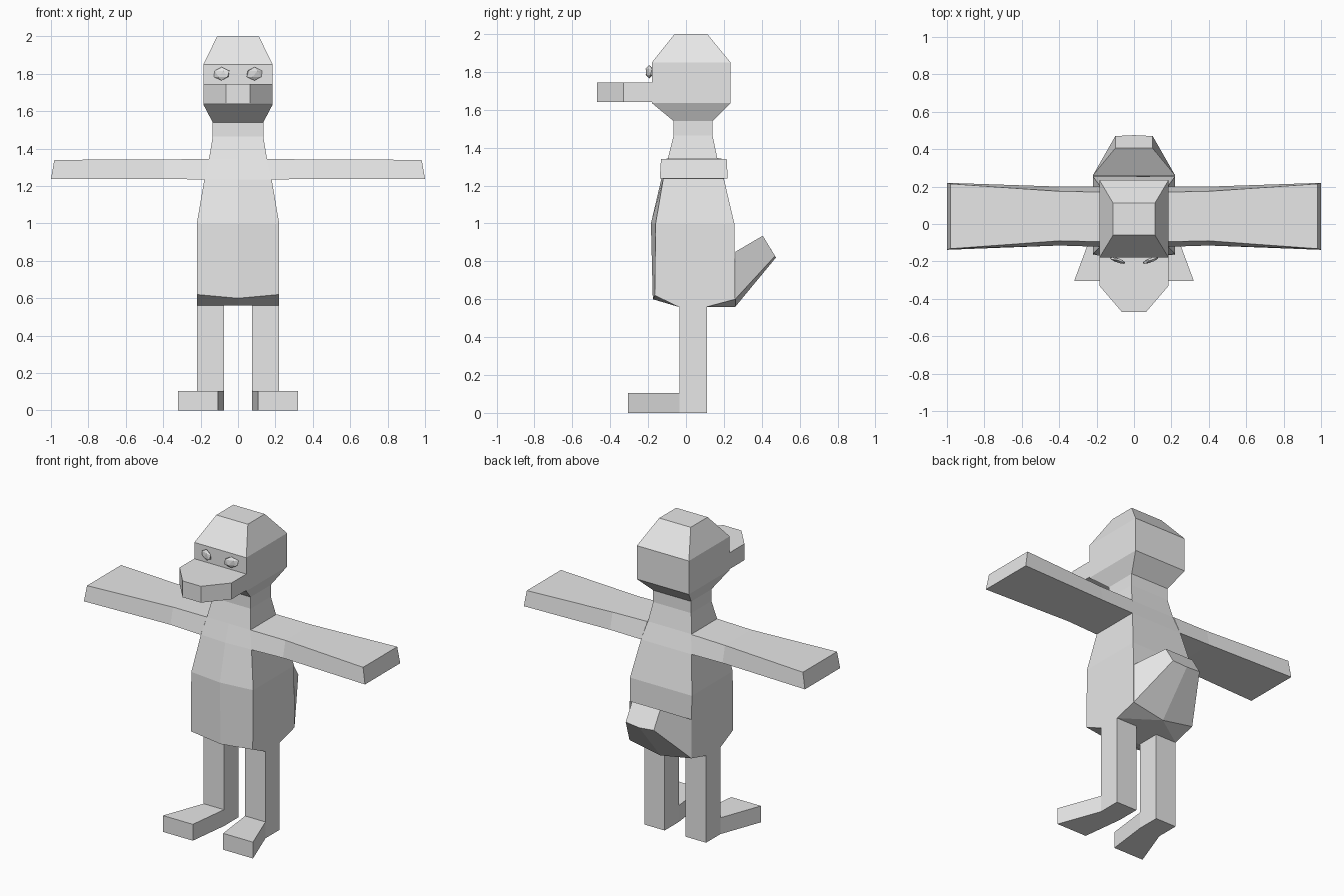
import bpy, bmesh
from mathutils import Matrix, Vector

if "Cube" in bpy.data.objects:
    bpy.data.objects.remove(bpy.data.objects["Cube"])

grey = bpy.data.materials.new("plain_grey")
grey.diffuse_color = (0.8, 0.8, 0.8, 1)
grey.use_nodes = True
grey.node_tree.nodes["Principled BSDF"].inputs["Base Color"].default_value = grey.diffuse_color


def finish(name, bm):
    bmesh.ops.remove_doubles(bm, verts=bm.verts, dist=1e-4)
    bmesh.ops.recalc_face_normals(bm, faces=bm.faces)
    mesh = bpy.data.meshes.new(name)
    bm.to_mesh(mesh)
    bm.free()
    mesh.materials.append(grey)
    obj = bpy.data.objects.new(name, mesh)
    bpy.context.collection.objects.link(obj)
    return obj


def loft(name, rings):
    """Skin a stack of equal-sized point loops and cap both ends."""
    bm = bmesh.new()
    loops = [[bm.verts.new(p) for p in ring] for ring in rings]
    for a, b in zip(loops, loops[1:]):
        n = len(a)
        for i in range(n):
            j = (i + 1) % n
            bm.faces.new((a[i], a[j], b[j], b[i]))
    bm.faces.new(loops[0])
    bm.faces.new(loops[-1])
    return finish(name, bm)


def rect(z, hx, y0, y1):
    return [(-hx, y0, z), (hx, y0, z), (hx, y1, z), (-hx, y1, z)]


def six(hx, front_corner, front_mid, back_corner, back_mid):
    """Loop of corners plus middle points; each argument is a (y, z) pair."""
    return [(-hx, *front_corner), (0, *front_mid), (hx, *front_corner),
            (hx, *back_corner), (0, *back_mid), (-hx, *back_corner)]


# Torso and neck in one skin, with a slightly bulging belly
loft("body", [
    six(.22, (-.04, .56), (-.04, .56), (.11, .56), (.26, .56)),
    six(.22, (-.165, .62), (-.175, .60), (.26, .60), (.26, .56)),
    six(.22, (-.16, 1.0), (-.185, 1.0), (.255, 1.0), (.255, 1.0)),
    six(.18, (-.12, 1.235), (-.13, 1.235), (.20, 1.235), (.20, 1.235)),
    six(.155, (-.095, 1.345), (-.095, 1.345), (.165, 1.345), (.165, 1.345)),
    six(.135, (-.065, 1.465), (-.065, 1.465), (.14, 1.465), (.14, 1.465)),
    six(.135, (-.065, 1.545), (-.065, 1.545), (.14, 1.545), (.14, 1.545)),
])

# Head
loft("head", [
    rect(1.54, .135, -.065, .14),
    rect(1.635, .185, -.18, .235),
    rect(1.85, .185, -.18, .235),
    rect(2.0, .112, -.06, .112),
])

# Flat bill
bill = [(-.185, -.18), (-.185, -.33), (-.065, -.47),
        (.065, -.47), (.185, -.33), (.185, -.18)]
loft("bill", [[(x, y, z) for x, y in bill] for z in (1.64, 1.745)])

# Upturned tail
loft("tail", [
    six(.22, (.26, .60), (.26, .56), (.26, .85), (.26, .85)),
    six(.10, (.47, .828), (.475, .82), (.405, .935), (.405, .935)),
])

for side, s in (("left", 1), ("right", -1)):
    # Wing-like arm, widening to the tip: top x, bottom x, y spans, heights
    arm = []
    for xt, xb, t0, t1, b0, b1, zt, zb in (
            (.155, .18, -.095, .17, -.122, .20, 1.345, 1.235),
            (.40, .40, -.09, .175, -.115, .20, 1.342, 1.238),
            (.982, 1.0, -.132, .215, -.138, .22, 1.34, 1.237)):
        arm.append([(s * xt, t0, zt), (s * xt, t1, zt),
                    (s * xb, b1, zb), (s * xb, b0, zb)])
    loft(side + "_arm", arm)

    # Leg and splayed foot
    loft(side + "_leg", [[(s * x, y, z) for x, y in
                          ((.075, -.035), (.22, -.035), (.22, .11), (.075, .11))]
                         for z in (0, .57)])
    loft(side + "_foot", [[(s * x0, y, 0), (s * x1, y, 0),
                           (s * x1, y, .105), (s * x0, y, .105)]
                          for y, x0, x1 in ((-.035, .075, .22), (-.305, .108, .32))])

    # Small faceted eye, its inner end turned forward
    bm = bmesh.new()
    bmesh.ops.create_icosphere(
        bm, subdivisions=1, radius=1,
        matrix=Matrix.Translation(Vector((s * .088, -.194, 1.80)))
        @ Matrix.Rotation(s * .35, 4, 'Z')
        @ Matrix.Diagonal((.05, .013, .036, 1)))
    finish(side + "_eye", bm)
